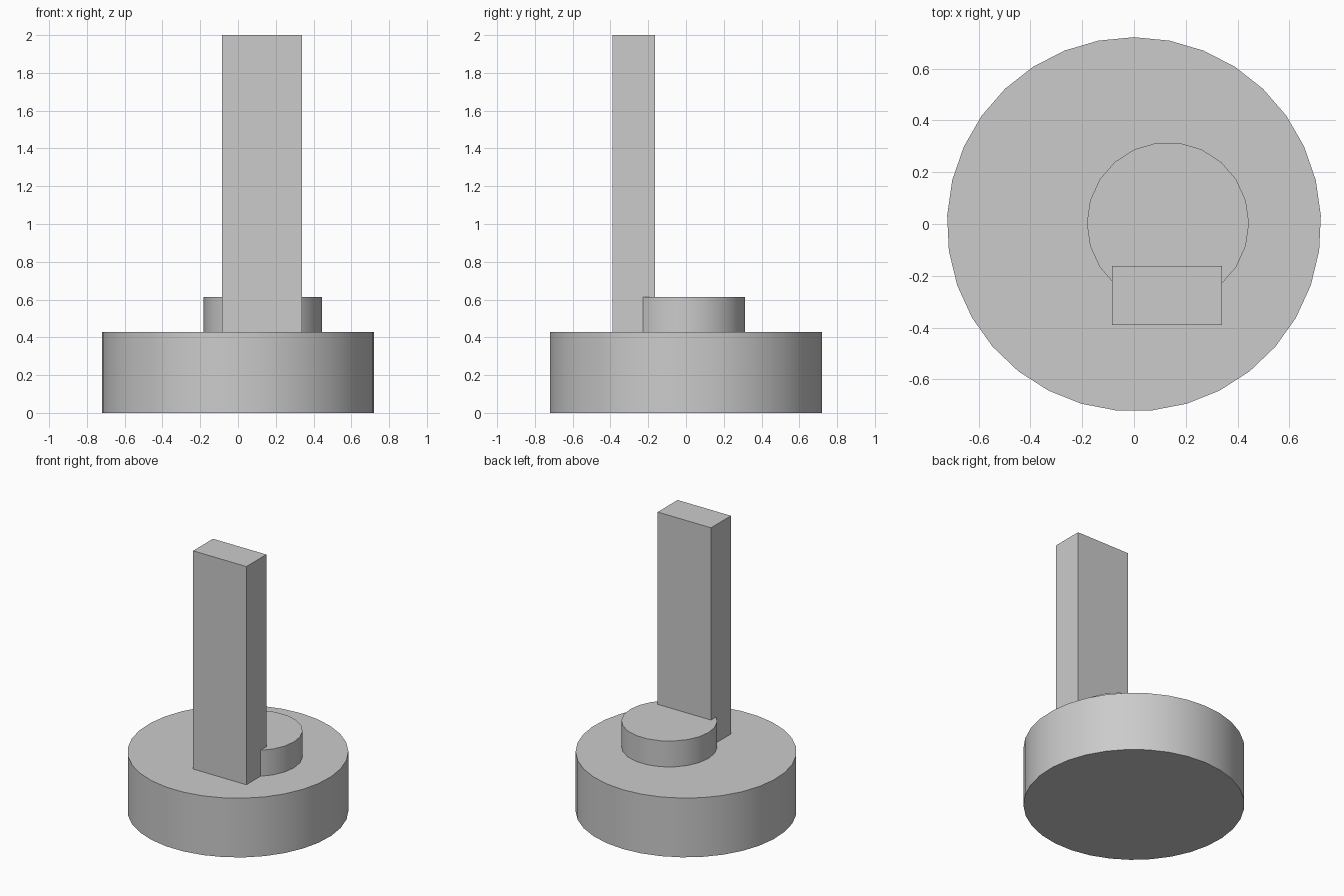
import bpy, bmesh, math
from mathutils import Matrix

cube = bpy.data.objects.get("Cube")
if cube:
    bpy.data.objects.remove(cube, do_unlink=True)

grey = bpy.data.materials.new("plain grey")
grey.use_nodes = True
GREY = (0.6, 0.6, 0.6, 1)
grey.diffuse_color = GREY
grey.node_tree.nodes["Principled BSDF"].inputs["Base Color"].default_value = GREY


def finish(name, bm):
    bmesh.ops.recalc_face_normals(bm, faces=bm.faces)
    mesh = bpy.data.meshes.new(name)
    bm.to_mesh(mesh)
    bm.free()
    mesh.materials.append(grey)
    obj = bpy.data.objects.new(name, mesh)
    bpy.context.collection.objects.link(obj)
    return obj


def disc(name, x, y, radius, bottom, top, sides, start):
    """Upright smooth cylinder whose first corner sits at the start angle."""
    bm = bmesh.new()
    step = math.tau / sides
    ring = [bm.verts.new((x + radius * math.cos(start + i * step),
                          y + radius * math.sin(start + i * step), bottom))
            for i in range(sides)]
    base = bm.faces.new(ring)
    moved = bmesh.ops.extrude_face_region(bm, geom=[base], use_keep_orig=True)
    verts = [v for v in moved["geom"] if isinstance(v, bmesh.types.BMVert)]
    bmesh.ops.translate(bm, vec=(0, 0, top - bottom), verts=verts)
    obj = finish(name, bm)
    bpy.ops.object.select_all(action="DESELECT")
    obj.select_set(True)
    bpy.context.view_layer.objects.active = obj
    bpy.ops.object.shade_smooth_by_angle(angle=math.radians(30))


def block(name, low, high):
    size = [h - l for l, h in zip(low, high)]
    centre = [(h + l) / 2 for l, h in zip(low, high)]
    bm = bmesh.new()
    bmesh.ops.create_cube(bm, size=1, matrix=Matrix.Translation(centre)
                          @ Matrix.Diagonal((*size, 1)))
    finish(name, bm)


# Wide round base, small off-centre disc on it, and the tall upright
disc("round_base", 0, -0.001, 0.722, 0, 0.427, 33, math.pi / 2)
disc("raised_disc", 0.131, 0.003, 0.313, 0.427, 0.614, 22, 0)
block("upright_post", (-0.085, -0.39, 0.427), (0.34, -0.163, 2))
